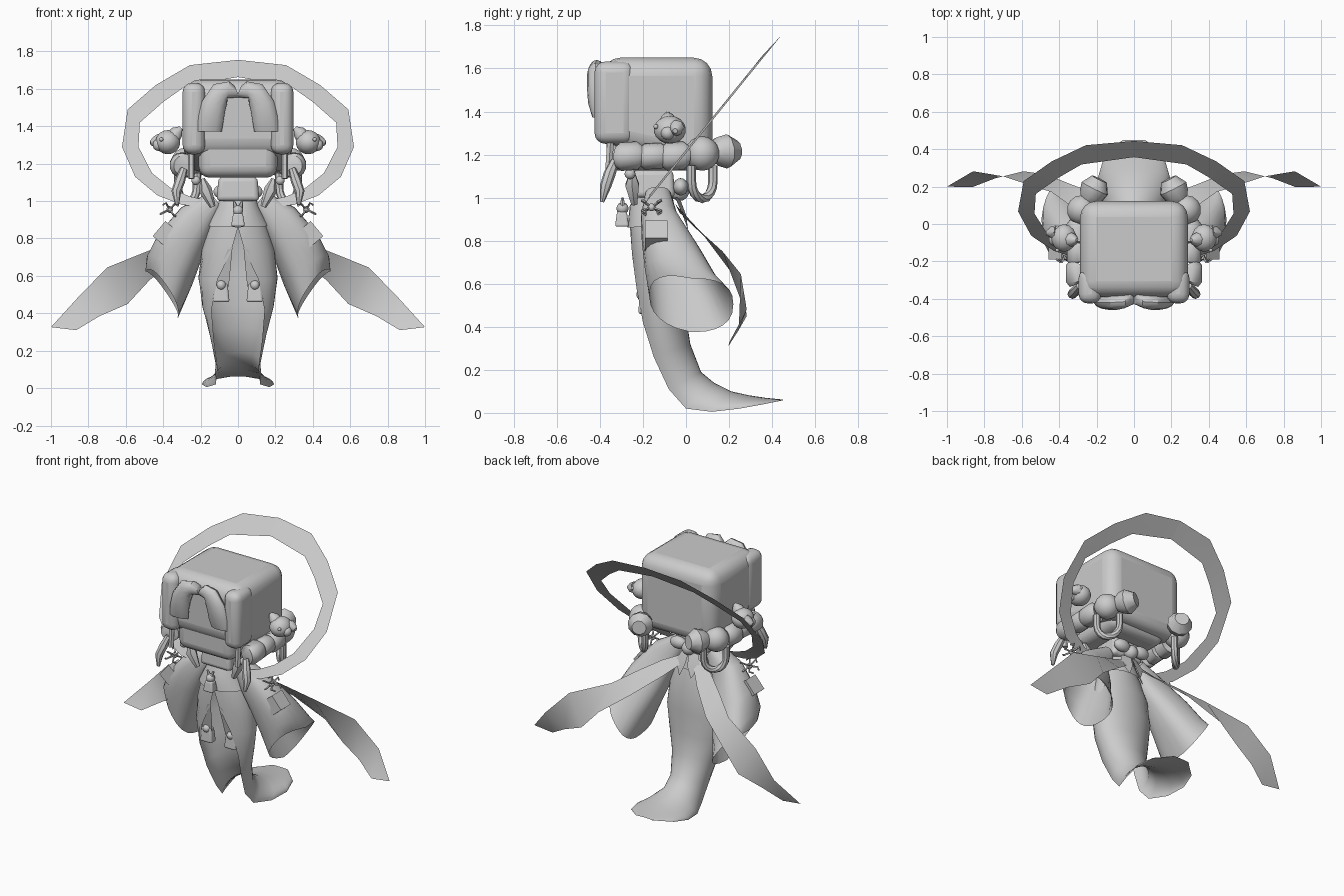
import bpy, bmesh, math
from mathutils import Vector, Matrix

if "Cube" in bpy.data.objects:
    bpy.data.objects.remove(bpy.data.objects["Cube"])

grey = bpy.data.materials.new("plain_grey")
grey.diffuse_color = (0.6, 0.6, 0.6, 1)
grey.use_nodes = True
grey.node_tree.nodes["Principled BSDF"].inputs["Base Color"].default_value = grey.diffuse_color


def finish(name, bm, mirror=False, bevel=0, smooth=40):
    """Turn a bmesh into a named object; optionally mirror it across x."""
    bmesh.ops.remove_doubles(bm, verts=bm.verts, dist=0.0002)
    bmesh.ops.recalc_face_normals(bm, faces=bm.faces)
    me = bpy.data.meshes.new(name)
    bm.to_mesh(me)
    bm.free()
    me.materials.append(grey)
    ob = bpy.data.objects.new(name, me)
    bpy.context.collection.objects.link(ob)
    bpy.ops.object.select_all(action='DESELECT')
    ob.select_set(True)
    bpy.context.view_layer.objects.active = ob
    bpy.ops.object.shade_smooth_by_angle(angle=math.radians(smooth))
    if bevel:
        m = ob.modifiers.new("bevel", 'BEVEL')
        m.width, m.segments = bevel, 4
    if mirror:
        m = ob.modifiers.new("mirror", 'MIRROR')
        m.use_mirror_merge = False
    return ob


def skin(bm, rows, closed):
    """Join successive rows of points with quads."""
    rows = [[bm.verts.new(p) for p in r] for r in rows]
    n = len(rows[0])
    for r, q in zip(rows, rows[1:]):
        for i in range(n if closed else n - 1):
            j = (i + 1) % n
            bm.faces.new((r[i], r[j], q[j], q[i]))
    return rows


def loft(name, stations, n=16, cap0=True, cap1=True, power=1, bow=(0, 0, 0), **kw):
    """Skin elliptical rings (centre, half axis, half axis); bow bends the last rim."""
    bm = bmesh.new()
    soft = lambda t: math.copysign(abs(t) ** power, t)
    rows = []
    for k, (c, u, v) in enumerate(stations):
        b = Vector(bow) if k == len(stations) - 1 else Vector((0, 0, 0))
        angles = [2 * math.pi * i / n for i in range(n)]
        rows.append([Vector(c) + Vector(u) * soft(math.cos(a)) + Vector(v) * soft(math.sin(a))
                     + b * abs(math.sin(a)) for a in angles])
    rows = skin(bm, rows, True)
    if cap0:
        bm.faces.new(rows[0])
    if cap1:
        bm.faces.new(rows[-1])
    return finish(name, bm, **kw)


def tube(name, pts, radii, n=10, **kw):
    """Round tube through points."""
    p = [Vector(q) for q in pts]
    st = []
    for i, c in enumerate(p):
        d = (p[min(i + 1, len(p) - 1)] - p[max(i - 1, 0)]).normalized()
        ref = Vector((0, 1, 0)) if abs(d.y) < 0.9 else Vector((1, 0, 0))
        u = d.cross(ref).normalized()
        r = radii[i] if isinstance(radii, (list, tuple)) else radii
        st.append((c, u * r, d.cross(u) * r))
    return loft(name, st, n, **kw)


def box(name, lo, hi, rot=0, taper=1, front_lift=0, **kw):
    """Box tilted about y, narrowed at its top, with a raised lower front edge."""
    lo, hi = Vector(lo), Vector(hi)
    bm = bmesh.new()
    bmesh.ops.create_cube(bm, size=1)
    s = hi - lo
    for v in bm.verts:
        k = taper if v.co.z > 0 else 1
        lift = front_lift if v.co.z < 0 and v.co.y < 0 else 0
        p = Vector((v.co.x * k * s.x, v.co.y * k * s.y, v.co.z * s.z + lift))
        v.co = Matrix.Rotation(rot, 3, 'Y') @ p + (lo + hi) / 2
    return finish(name, bm, **kw)


def ball(name, c, r, scale=(1, 1, 1), **kw):
    bm = bmesh.new()
    bmesh.ops.create_uvsphere(bm, u_segments=14, v_segments=9, radius=r)
    for v in bm.verts:
        v.co = Vector([v.co[i] * scale[i] + c[i] for i in range(3)])
    return finish(name, bm, smooth=60, **kw)


def strip(name, a, b, **kw):
    """Thin cloth strip between two edge lines."""
    bm = bmesh.new()
    skin(bm, [a, b], False)
    return finish(name, bm, **kw)


def gown(name, rows, grow=0.0, n=24):
    """Cloth shell from (front y, z, back y, z, half width, wrap angle); under pi it is open in front."""
    bm = bmesh.new()
    out = []
    for fy, fz, by, bz, w, wrap in rows:
        ring = []
        for i in range(n + 1):
            a = (2 * i / n - 1) * wrap
            d = (1 - math.cos(a)) / (1 - math.cos(wrap))
            ring.append(((w + grow) * math.sin(a), by + grow + (fy - by - 2 * grow) * d,
                         bz + (fz - bz) * d))
        out.append(ring)
    skin(bm, out, False)
    return finish(name, bm, smooth=60)


# Gown parting in front and flowing into an arched, flared train
body = [(-.20, 1.06, -.08, 1.06, .07, math.pi), (-.25, .96, -.07, .98, .10, math.pi),
        (-.26, .86, -.04, .88, .155, math.pi), (-.25, .73, -.01, .75, .195, 2.95),
        (-.23, .58, 0, .60, .212, 2.6), (-.20, .42, 0, .45, .19, 2.3),
        (-.15, .26, .02, .32, .15, 2.1), (-.08, .11, .07, .19, .12, 2.0),
        (0, .02, .13, .14, .125, 1.9), (.12, .005, .21, .10, .17, 1.7),
        (.25, .02, .29, .082, .192, 1.57), (.36, .04, .37, .07, .16, 1.57),
        (.45, .058, .45, .062, .06, 1.57)]
gown("gown_and_train", body)
gown("tunic_hem", body[:3], 0.012)

# Hair block, face, side locks and fringe
box("hair_block", (-.288, -.39, 1.14), (.288, .122, 1.65), front_lift=.11, bevel=.085, smooth=60)
box("face", (-.21, -.37, 1.125), (.21, .06, 1.45), bevel=.06, smooth=60)
box("side_lock", (.175, -.425, 1.25), (.296, -.24, 1.632), bevel=.05, mirror=True, smooth=60)
loft("fringe", [((.005, -.40, 1.585), (.012, 0, .03), (0, .03, 0)),
                ((.05, -.415, 1.595), (-.005, 0, .045), (0, .035, 0)),
                ((.095, -.42, 1.57), (.035, 0, .055), (0, .04, 0)),
                ((.13, -.42, 1.51), (.062, 0, .025), (0, .04, 0)),
                ((.145, -.42, 1.44), (.068, 0, .01), (0, .035, 0)),
                ((.155, -.41, 1.372), (.068, 0, 0), (0, .025, 0))],
     n=12, mirror=True)

# Rolled hair train round the lower edge of the head
for i, y in enumerate((-.265, -.155, -.05)):
    r = .066 if i != 1 else .06
    tube(f"hair_roll_{i + 1}", [(.295, y - .053, 1.19), (.30, y - .04, 1.19),
                                (.30, y + .04, 1.195), (.295, y + .053, 1.195)],
         [r * .8, r, r, r * .8], n=14, mirror=True)
ball("side_bun", (.28, .075, 1.205), .08, mirror=True)
tube("back_bow", [(.255, .11, 1.21), (.23, .15, 1.215), (.21, .19, 1.215), (.185, .24, 1.22)],
     [.03, .068, .08, .045], n=10, mirror=True)
loop = [(.27 - .05 * math.cos(a), .075 + .05 * math.cos(a), 1.075 + .08 * math.sin(a))
        for a in (math.pi * (1 + i / 8) for i in range(9))]
tube("hair_loop", [(.32, .025, 1.15)] + loop + [(.22, .125, 1.15)], .022, n=8, mirror=True)
tube("hanging_curl", [(.29, -.33, 1.17), (.31, -.355, 1.11), (.33, -.375, 1.05), (.325, -.39, .98)],
     [.02, .028, .026, .01], n=8, mirror=True)
tube("hair_cord", [(.25, -.35, 1.27), (.25, -.36, 1.12)], .018, n=6, mirror=True)

# Little animal heads at the sides
ball("animal_head", (.375, -.075, 1.315), .068, (1, 1.1, .95), mirror=True)
ball("animal_snout", (.425, -.085, 1.30), .032, mirror=True)
tube("animal_top_ear", [(.345, -.08, 1.345), (.325, -.085, 1.37), (.305, -.085, 1.392)],
     [.04, .034, .01], n=8, mirror=True)
tube("animal_side_ear", [(.415, -.045, 1.325), (.445, -.045, 1.315), (.468, -.05, 1.31)],
     [.038, .03, .012], n=8, mirror=True)
for y in (-.14, -.02):
    ball("animal_eye", (.41, y, 1.33), .011, mirror=True)

# Collar and neck dressing
box("collar", (-.115, -.255, 1.0), (.115, -.05, 1.13), taper=.9, bevel=.025)
tube("collar_flap", [(.19, -.25, 1.12), (.175, -.25, 1.06), (.135, -.24, .97)],
     [.012, .036, .016], n=6, mirror=True)
ball("tassel_flower", (.225, -.26, 1.11), .025, mirror=True)
ball("nape_knot", (0, -.03, 1.03), .045)
ball("nape_bow", (.075, -.025, 1.05), .045, (1.3, .8, .9), mirror=True)
strip("nape_petal", [(.0, -.03, 1.0), (.01, .0, .92), (.04, .01, .85)],
      [(.06, -.05, 1.0), (.09, -.02, .93), (.045, .01, .85)], mirror=True)

# Wide trumpet sleeves, open at the cuff
loft("sleeve", [((.12, -.13, 1.01), (.03, 0, .04), (0, .06, 0)),
                ((.22, -.125, .91), (.085, 0, .055), (0, .085, 0)),
                ((.305, -.07, .77), (.12, 0, .055), (0, .135, -.02)),
                ((.365, -.02, .63), (.122, 0, .073), (0, .17, -.03)),
                ((.41, .025, .50), (.085, 0, .125), (0, .195, -.02))],
     n=24, cap1=False, power=.8, bow=(-.03, 0, .025), mirror=True, smooth=60)

# Hip boxes hung from little bows
box("hip_box", (.325, -.19, .765), (.435, -.085, .87), rot=-.7, mirror=True)
ball("bow_knot", (.365, -.16, .955), .018, mirror=True)
for i, (dx, dz) in enumerate(((-.045, .025), (.035, .03), (.05, -.02), (-.03, -.03))):
    for dy in (-.045, .045):
        tube(f"bow_string_{i + 1}", [(.365, -.16, .955), (.365 + dx * .6, -.16 + dy, .96 + dz),
                                     (.365 + dx, -.16 + dy * .6, .95 + dz)],
             .006, n=5, mirror=True)

# Front charm and two hanging tassels
ball("charm_head", (0, -.295, .95), .028)
box("charm_body", (-.037, -.33, .865), (.037, -.265, .935), taper=.7, bevel=.01)
tube("charm_ear", [(.012, -.295, .965), (.022, -.295, 1.0)], [.014, .006], n=6, mirror=True)
strip("tassel_strap", [(.03, -.252, .75), (.04, -.225, .64), (.05, -.205, .54)],
      [(.055, -.25, .74), (.10, -.225, .63), (.135, -.20, .53)], mirror=True)
box("tassel", (.045, -.222, .46), (.135, -.165, .56), taper=.75, bevel=.012, mirror=True)
ball("tassel_bead", (.09, -.205, .55), .026, mirror=True)

# Trailing ribbons swept out to both sides
strip("trailing_ribbon",
      [(.05, -.05, .97), (.18, -.01, .91), (.30, .07, .84), (.44, .17, .75),
       (.70, .255, .645), (.86, .282, .48), (1.0, .20, .326)],
      [(.03, -.03, .93), (.13, .07, .84), (.28, .19, .72), (.47, .265, .58),
       (.59, .282, .45), (.74, .245, .385), (.865, .197, .31)], mirror=True)

# Tilted floating sash forming an open halo behind the head
outer = [(0, 1.755), (.257, 1.727), (.44, 1.62), (.59, 1.49), (.62, 1.29),
         (.55, 1.13), (.43, 1.03), (.30, .98), (.15, .965)]
inner = [(0, 1.663), (.28, 1.615), (.40, 1.53), (.525, 1.42), (.532, 1.29),
         (.46, 1.15), (.36, 1.07), (.26, 1.025), (.15, 1.0)]
on_plane = lambda e, dy: [(x, -.20 + dy + (z - .96) * .81, z) for x, z in e]
strip("halo_sash", on_plane(outer, 0), on_plane(inner, -.012), mirror=True)
